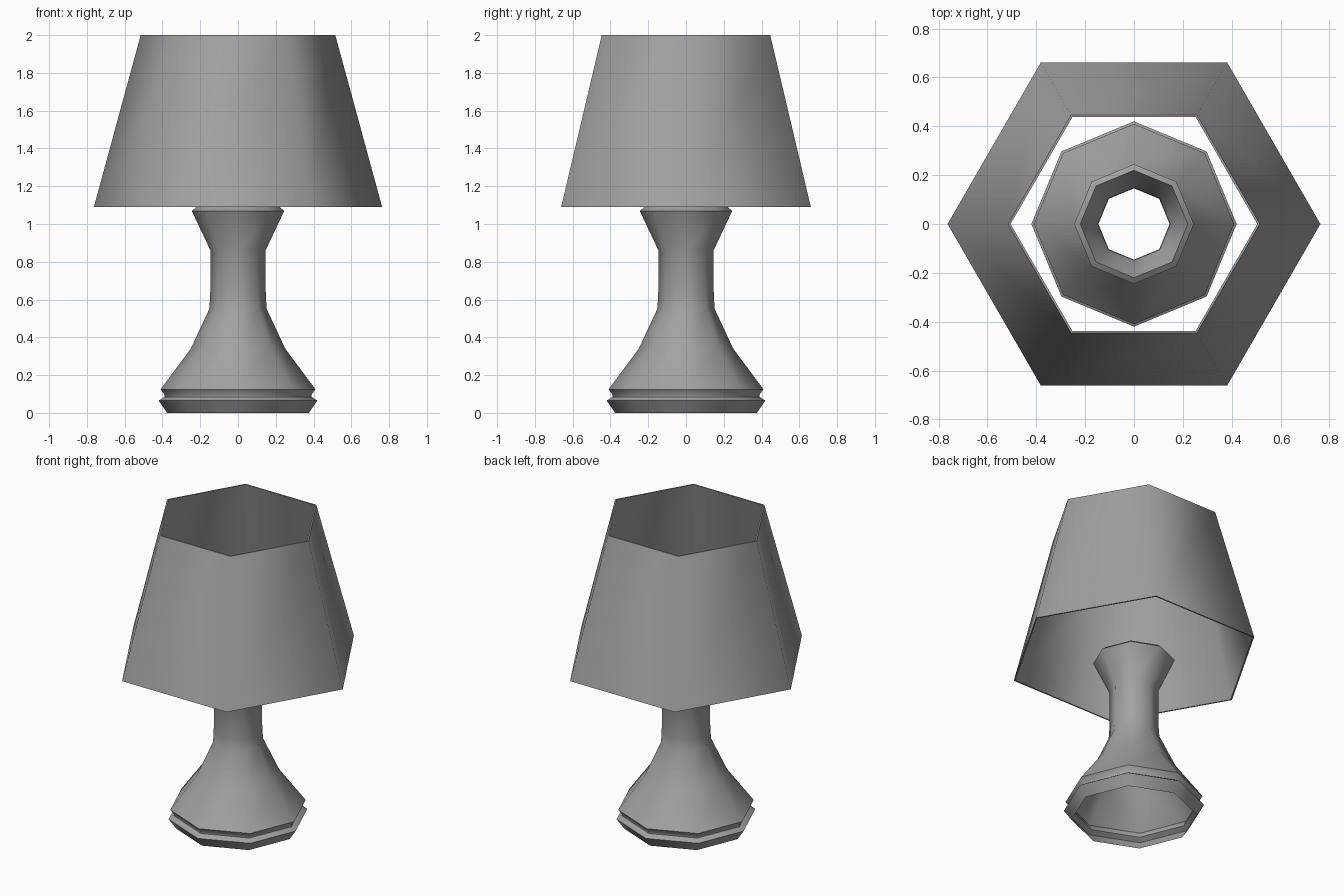
import bpy, bmesh, math

if "Cube" in bpy.data.objects:
    bpy.data.objects.remove(bpy.data.objects["Cube"])

grey = bpy.data.materials.new("plain grey")
grey.use_nodes = True
grey.diffuse_color = (0.36, 0.36, 0.36, 1)
grey.node_tree.nodes["Principled BSDF"].inputs["Base Color"].default_value = (0.36, 0.36, 0.36, 1)


def lathe(name, profile, sides, smooth_angle, closed=False):
    """Revolve (radius, height) points into a faceted open shell."""
    bm = bmesh.new()
    rings = []
    for r, z in profile:
        angles = [2 * math.pi * i / sides for i in range(sides)]
        rings.append([bm.verts.new((r * math.cos(a), r * math.sin(a), z)) for a in angles])
    pairs = list(zip(rings, rings[1:]))
    if closed:
        pairs.append((rings[-1], rings[0]))
    for low, high in pairs:
        for i in range(sides):
            j = (i + 1) % sides
            bm.faces.new((low[i], low[j], high[j], high[i]))
    mesh = bpy.data.meshes.new(name)
    bm.to_mesh(mesh)
    bm.free()
    mesh.materials.append(grey)
    obj = bpy.data.objects.new(name, mesh)
    bpy.context.collection.objects.link(obj)
    bpy.ops.object.select_all(action="DESELECT")
    obj.select_set(True)
    bpy.context.view_layer.objects.active = obj
    bpy.ops.object.shade_smooth_by_angle(angle=math.radians(smooth_angle))
    return obj


# Hollow eight-sided stand: foot, groove, flared body, neck and cup lip
lathe("lamp_stand", [
    (0.375, 0.0), (0.42, 0.065), (0.388, 0.085), (0.388, 0.095), (0.41, 0.125),
    (0.25, 0.34), (0.152, 0.55), (0.147, 0.62), (0.146, 0.86),
    (0.245, 1.07), (0.22, 1.09), (0.165, 0.98), (0.148, 0.92),
], 8, 50)

# Six-sided tapered shade with a thin wall
lathe("lamp_shade", [
    (0.763, 1.09), (0.515, 2.0), (0.505, 2.0), (0.753, 1.09),
], 6, 65, closed=True)
